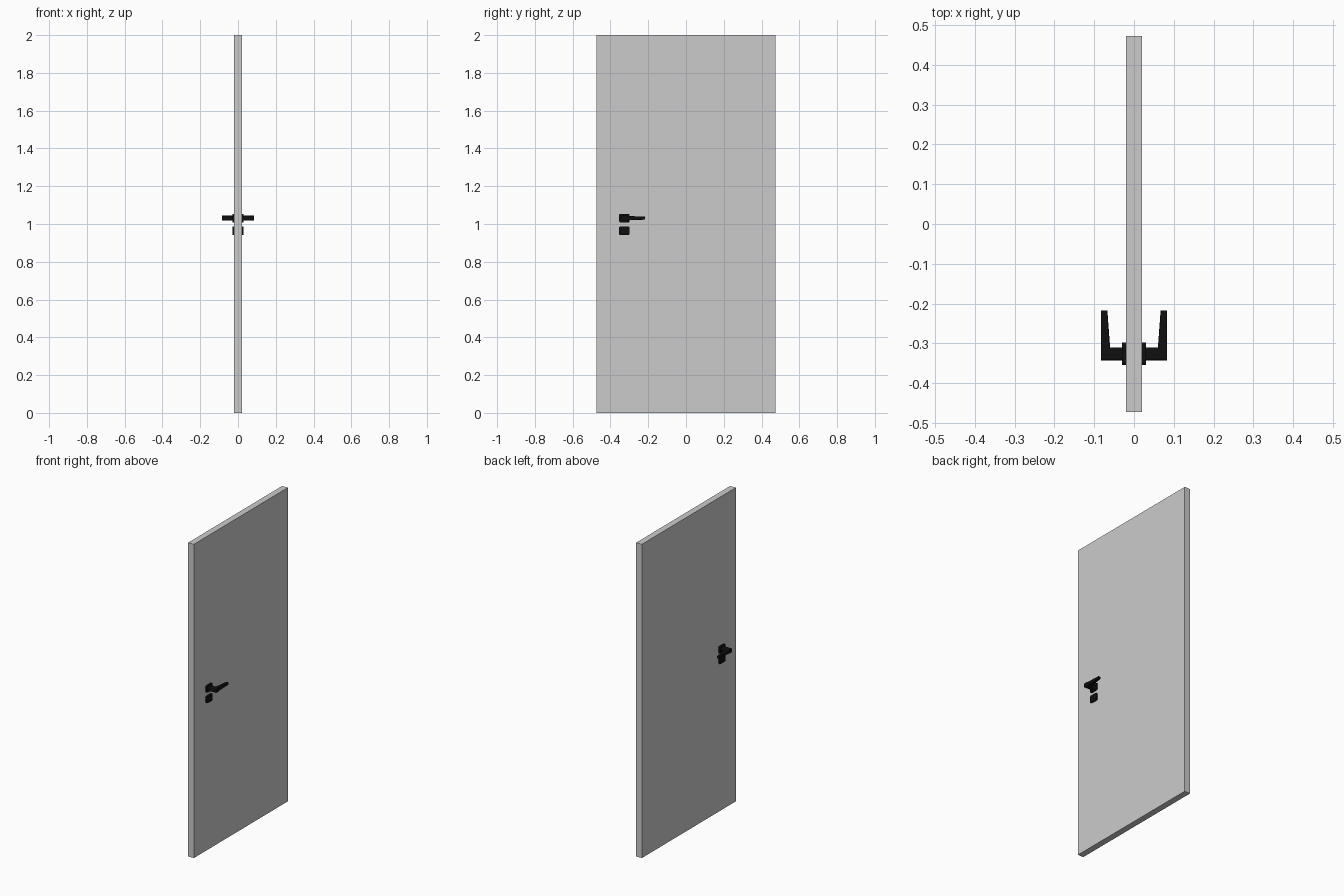
import bpy, bmesh

if "Cube" in bpy.data.objects:
    bpy.data.objects.remove(bpy.data.objects["Cube"])

black = bpy.data.materials.new("black_metal")
black.diffuse_color = (0.005, 0.005, 0.005, 1)
black.use_nodes = True
black.node_tree.nodes["Principled BSDF"].inputs["Base Color"].default_value = black.diffuse_color


def prism(name, loops, bevel=0, edge_axis=None, mat=None):
    """Loft a list of equal-length point loops, cap the ends, bevel edges along one axis."""
    bm = bmesh.new()
    rings = [[bm.verts.new(p) for p in loop] for loop in loops]
    n = len(rings[0])
    for a, b in zip(rings, rings[1:]):
        for i in range(n):
            bm.faces.new((a[i], a[(i + 1) % n], b[(i + 1) % n], b[i]))
    bm.faces.new(rings[0][::-1])
    bm.faces.new(rings[-1])
    if bevel:
        edges = []
        for e in bm.edges:
            d = e.verts[1].co - e.verts[0].co
            if abs(d[edge_axis]) > 0.9 * d.length:
                edges.append(e)
        bmesh.ops.bevel(bm, geom=edges, offset=bevel, segments=4, profile=0.5, affect='EDGES')
    bmesh.ops.recalc_face_normals(bm, faces=bm.faces[:])
    me = bpy.data.meshes.new(name)
    bm.to_mesh(me)
    bm.free()
    ob = bpy.data.objects.new(name, me)
    bpy.context.collection.objects.link(ob)
    if mat:
        me.materials.append(mat)
    return ob


def rect_yz(x, y0, y1, z0, z1):
    return [(x, y0, z0), (x, y1, z0), (x, y1, z1), (x, y0, z1)]


def rect_xz(y, x0, x1, z, h):
    return [(x0, y, z - h), (x1, y, z - h), (x1, y, z + h), (x0, y, z + h)]


# door leaf
prism("door_leaf", [rect_yz(x, -0.473, 0.473, 0, 2) for x in (-0.02, 0.02)])

hz = 1.031  # handle height
for side, s in (("right", 1), ("left", -1)):
    # rounded plates behind the lever and around the lock
    for part, z in (("handle_plate", hz), ("lock_plate", 0.964)):
        prism(f"{part}_{side}",
              [rect_yz(s * x, -0.355, -0.298, z - 0.0225, z + 0.0225) for x in (0.019, 0.03)],
              0.008, 0, black)
    # neck standing out from the plate
    prism(f"handle_neck_{side}",
          [rect_yz(s * x, -0.343, -0.31, hz - 0.013, hz + 0.013) for x in (0.028, 0.0835)],
          0.006, 0, black)
    # tapered lever grip
    prism(f"handle_lever_{side}",
          [rect_xz(-0.325, s * 0.059, s * 0.0835, hz, 0.012),
           rect_xz(-0.217, s * 0.067, s * 0.0835, hz, 0.008)],
          0.003, 1, black)
